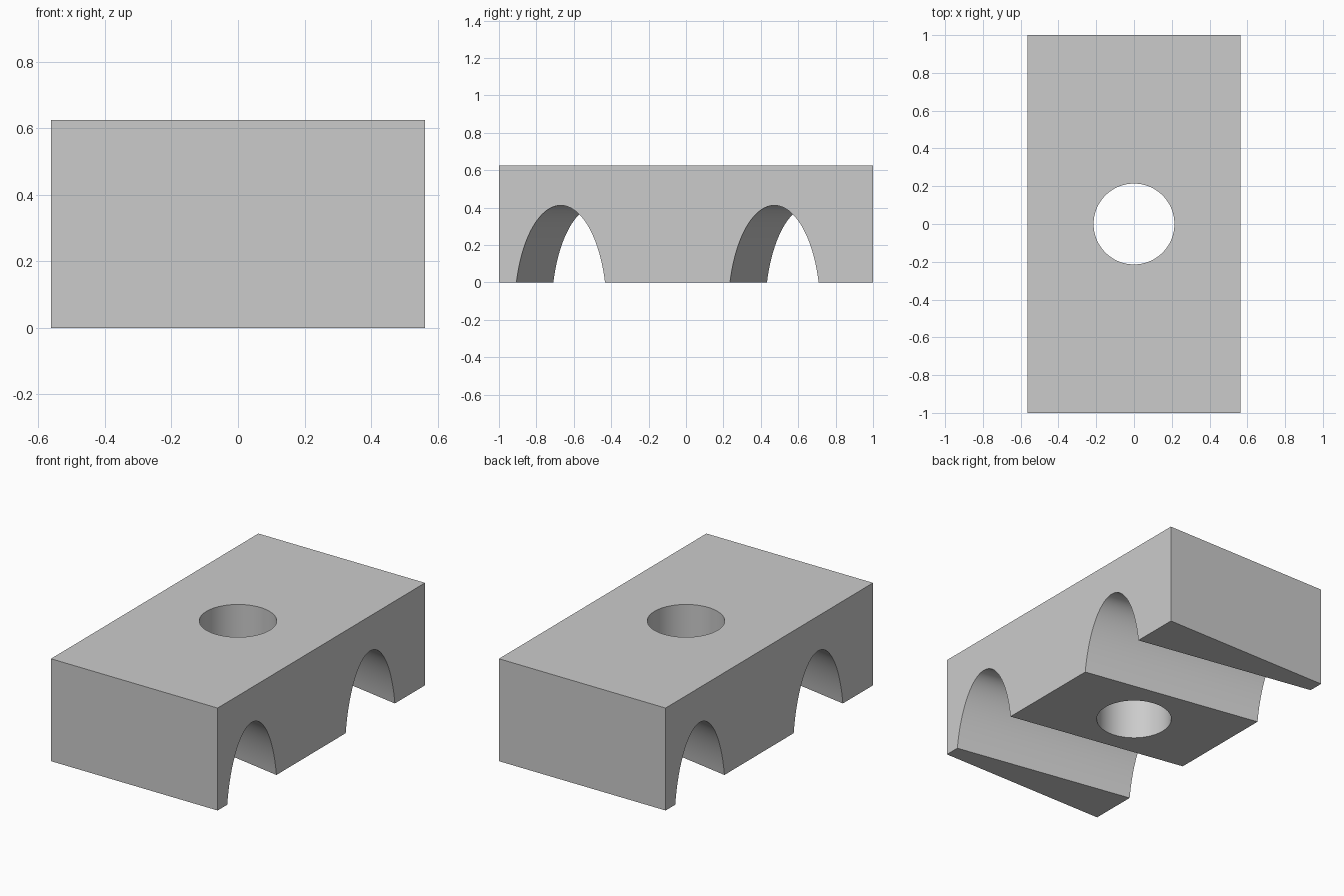
import bpy
import bmesh
from math import pi, asin, sin, cos, radians

if "Cube" in bpy.data.objects:
    bpy.data.objects.remove(bpy.data.objects["Cube"], do_unlink=True)

HALF_X, HALF_Y, HEIGHT = 0.5625, 1.0, 0.625
HOLE_RADIUS = 0.214
ARCH_A, ARCH_B, ARCH_DROP = 0.246, 0.562, 0.15   # elliptical arch, centre below the base
ARCH_Y, SKEW = 0.571, 0.099                      # channels run slightly askew
STEPS = 48

grey = bpy.data.materials.new("plain grey")
grey.use_nodes = True
grey.diffuse_color = (0.6, 0.6, 0.6, 1)
grey.node_tree.nodes["Principled BSDF"].inputs["Base Color"].default_value = grey.diffuse_color


def arch(centre):
    """Arch from its low-y foot over the top to its high-y foot."""
    foot = asin(ARCH_DROP / ARCH_B)
    points = []
    for i in range(STEPS + 1):
        t = pi - foot - (pi - 2 * foot) * i / STEPS
        points.append((centre + ARCH_A * cos(t), max(0, ARCH_B * sin(t) - ARCH_DROP)))
    return points


def side_profile(shift):
    return ([(-HALF_Y, 0)] + arch(-ARCH_Y + shift) + arch(ARCH_Y + shift)
            + [(HALF_Y, 0), (HALF_Y, HEIGHT), (-HALF_Y, HEIGHT)])


# Block with two skewed arched channels, lofted between its side profiles
bm = bmesh.new()
left = [bm.verts.new((HALF_X, y, z)) for y, z in side_profile(-SKEW)]
right = [bm.verts.new((-HALF_X, y, z)) for y, z in side_profile(SKEW)]
bm.faces.new(left)
bm.faces.new(right)
for i in range(len(left)):
    j = (i + 1) % len(left)
    bm.faces.new((left[i], left[j], right[j], right[i]))
bmesh.ops.recalc_face_normals(bm, faces=bm.faces)
mesh = bpy.data.meshes.new("clamp_block")
bm.to_mesh(mesh)
bm.free()
mesh.materials.append(grey)
block = bpy.data.objects.new("clamp_block", mesh)
bpy.context.collection.objects.link(block)

# Vertical bolt hole
bpy.ops.mesh.primitive_cylinder_add(vertices=96, radius=HOLE_RADIUS, depth=2,
                                    location=(0, 0, HEIGHT / 2))
cutter = bpy.context.object
cutter.name = "bolt_hole_cutter"
cutter.data.materials.append(grey)
cutter.hide_render = True

cut = block.modifiers.new("bolt hole", 'BOOLEAN')
cut.operation = 'DIFFERENCE'
cut.solver = 'EXACT'
cut.object = cutter

bpy.ops.object.select_all(action='DESELECT')
block.select_set(True)
bpy.context.view_layer.objects.active = block
bpy.ops.object.modifier_apply(modifier=cut.name)
bpy.data.objects.remove(cutter, do_unlink=True)
bpy.ops.object.shade_smooth_by_angle(angle=radians(30))
